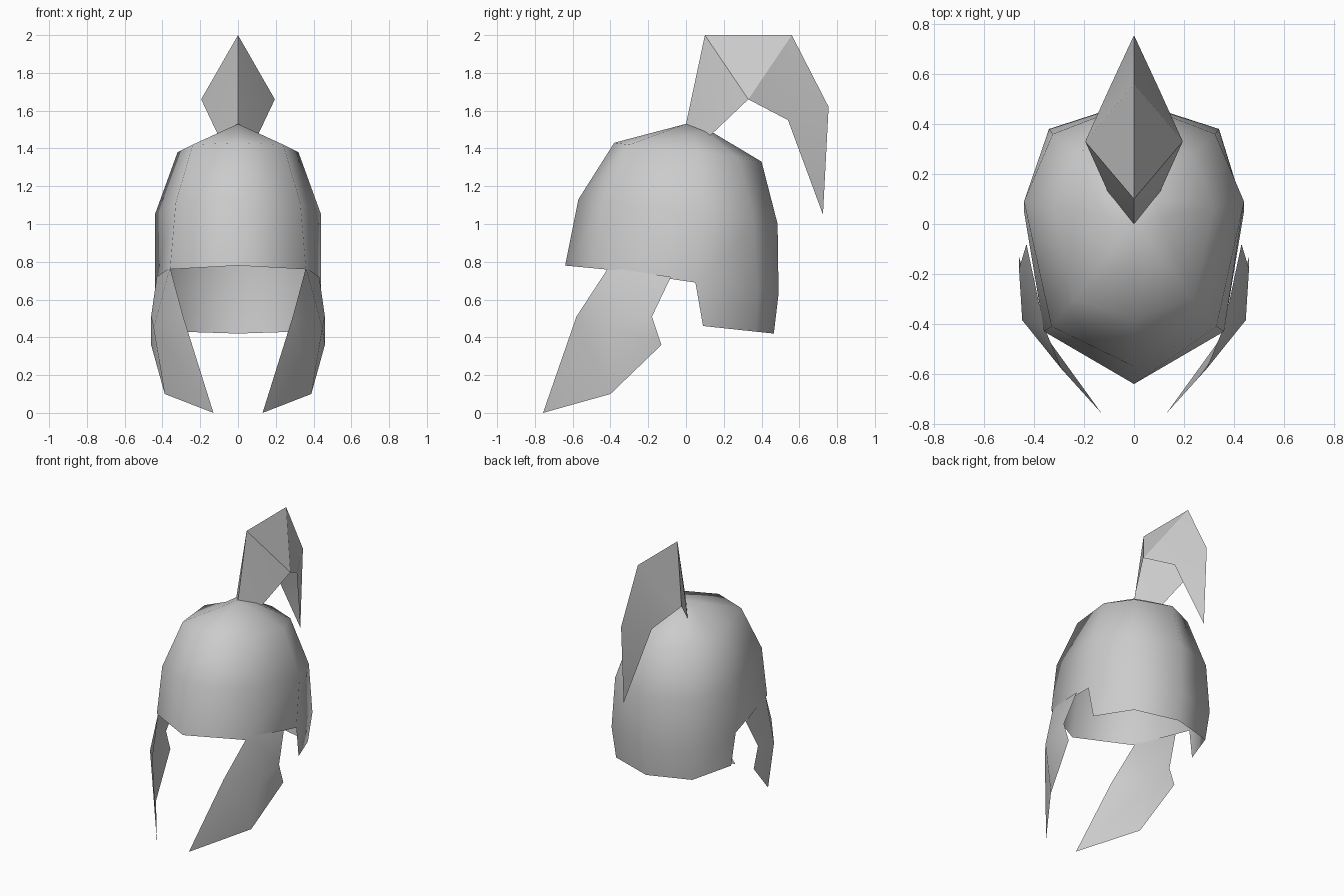
import bpy, bmesh
from math import radians
from mathutils import Vector

if "Cube" in bpy.data.objects:
    bpy.data.objects.remove(bpy.data.objects["Cube"])


def mirrored_sheet(name, points, faces, angle):
    """Build an open sheet from its +x half, mirrored and welded at x = 0."""
    bm = bmesh.new()
    for side in (1, -1):
        vs = [bm.verts.new((side * x, y, z)) for x, y, z in points]
        for f in faces:
            bm.faces.new([vs[i] for i in (f if side > 0 else f[::-1])])
    bmesh.ops.remove_doubles(bm, verts=bm.verts[:], dist=0.001)
    bmesh.ops.recalc_face_normals(bm, faces=bm.faces[:])
    mesh = bpy.data.meshes.new(name)
    bm.to_mesh(mesh)
    bm.free()
    ob = bpy.data.objects.new(name, mesh)
    bpy.context.collection.objects.link(ob)
    bpy.ops.object.select_all(action='DESELECT')
    ob.select_set(True)
    bpy.context.view_layer.objects.active = ob
    bpy.ops.object.shade_smooth_by_angle(angle=radians(angle))
    return ob


# Helmet bowl: half rings from front centre to back centre, rim upwards
rings = [
    [(0, -.64, .78), (.36, -.43, .76), (.44, .05, .69), (.34, .38, .65), (0, .49, .63)],
    [(0, -.57, 1.13), (.33, -.41, 1.11), (.44, .09, 1.05), (.325, .36, 1.01), (0, .485, 1.0)],
    [(0, -.38, 1.43), (.24, -.30, 1.42), (.32, .07, 1.38), (.23, .28, 1.35), (0, .40, 1.33)],
]
apex = Vector((0, 0, 1.53))
# Small crown ring, slightly raised towards the back
crown = []
for p in rings[2]:
    q = apex.lerp(Vector(p), .36)
    q.z += .025 if p[1] > .1 else 0
    crown.append(tuple(q))
rings.append(crown)
points = [p for ring in rings for p in ring] + [tuple(apex)]
faces = [(r * 5 + c, r * 5 + c + 1, r * 5 + c + 6, r * 5 + c + 5)
         for r in range(3) for c in range(4)]
faces += [(15 + c, 16 + c, 20) for c in range(4)]
# Neck guard continues the back of the rim downwards
points += [(.43, .09, .46), (.31, .37, .43), (0, .465, .42)]
faces += [(21, 22, 3, 2), (22, 23, 4, 3)]
mirrored_sheet("helmet_bowl", points, faces, 60)

# Cheek guards: outline plus one inner point that bows them outwards
cheek = [(.36, -.41, .77), (.43, -.08, .72), (.46, -.18, .51), (.46, -.13, .36),
         (.388, -.40, .10), (.13, -.757, 0), (.29, -.58, .51), (.447, -.385, .45)]
mirrored_sheet("cheek_guards", cheek,
               [(0, 7, 2, 1), (0, 6, 7), (6, 5, 4, 7), (7, 4, 3, 2)], 40)

# Crest: central ridge folded down to a lower edge on each side
ridge = [(0, 0, 1.53), (0, .10, 2.0), (0, .56, 2.0), (0, .755, 1.62), (0, .725, 1.05)]
edge = [(.105, .13, 1.47), (.195, .33, 1.66), (.10, .54, 1.55)]
mirrored_sheet("crest", ridge + edge,
               [(0, 1, 5), (1, 6, 5), (1, 2, 6), (2, 7, 6), (2, 3, 7), (3, 4, 7)], 30)
